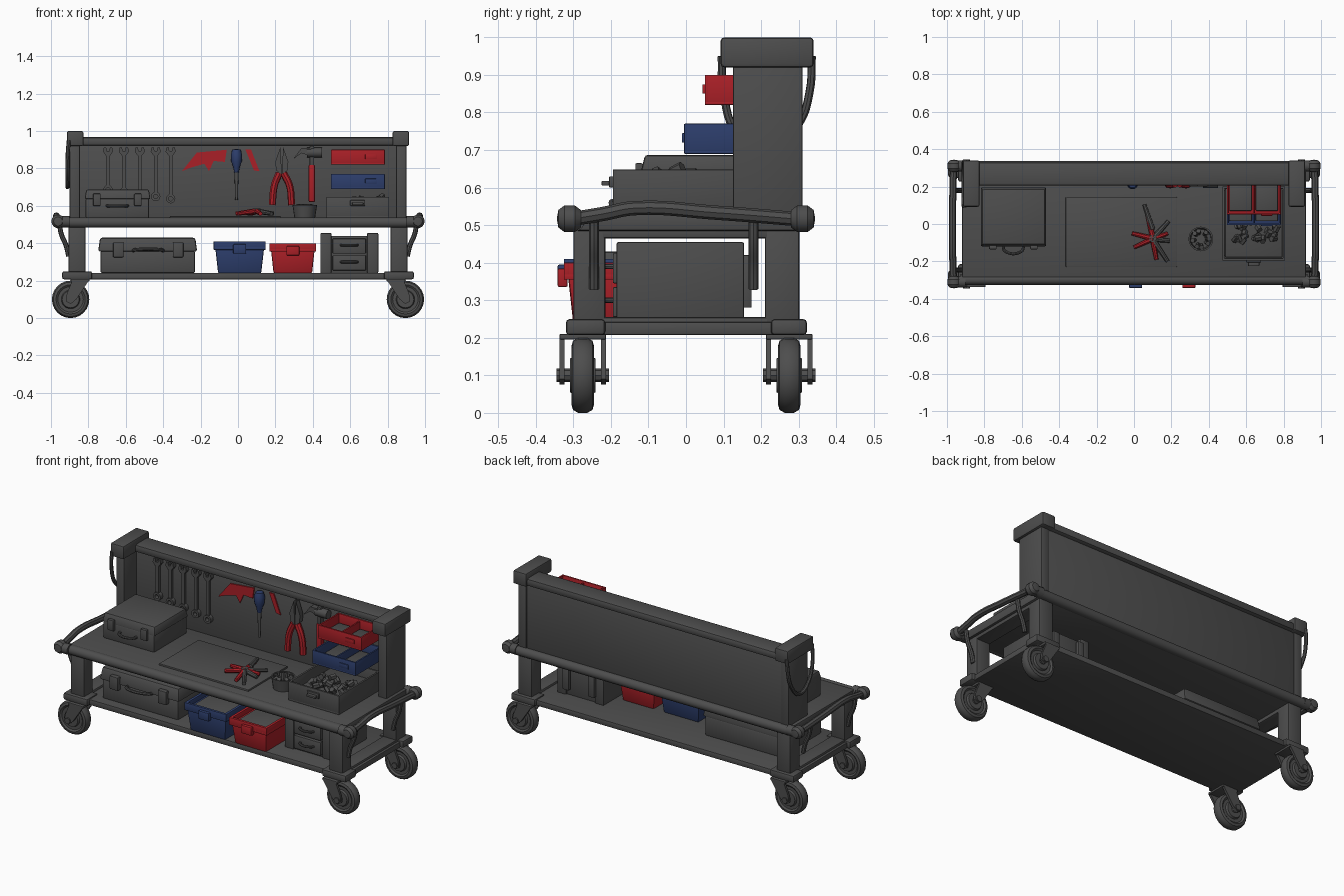
import bpy, bmesh, math, random
from mathutils import Vector, Matrix
random.seed(4)

def material(name, rgb):
    m = bpy.data.materials.new(name)
    m.diffuse_color = (*rgb, 1)
    return m
GREY = material("dark_grey", (0.075, 0.075, 0.075))
RED = material("red", (0.40, 0.014, 0.02))
BLUE = material("blue", (0.026, 0.048, 0.15))

def finish(name, bm, mat):
    bmesh.ops.recalc_face_normals(bm, faces=bm.faces[:])
    me = bpy.data.meshes.new(name)
    bm.to_mesh(me); bm.free()
    me.materials.append(mat)
    ob = bpy.data.objects.new(name, me)
    bpy.context.collection.objects.link(ob)
    return ob

def boxes(name, dims, mat=GREY, bev=0.006, top=(1, 1), bottom=(1, 1)):
    """Bevelled boxes (x0,x1,y0,y1,z0,z1) in one object, with optional taper."""
    bm = bmesh.new()
    for x0, x1, y0, y1, z0, z1 in dims:
        vs = bmesh.ops.create_cube(bm, size=1)["verts"]
        for v in vs:
            s = top if v.co.z > 0 else bottom
            v.co = ((x0 + x1) / 2 + v.co.x * (x1 - x0) * s[0],
                    (y0 + y1) / 2 + v.co.y * (y1 - y0) * s[1],
                    (z0 + z1) / 2 + v.co.z * (z1 - z0))
    if bev:
        bmesh.ops.bevel(bm, geom=bm.edges[:], offset=bev, segments=2, profile=0.5, affect='EDGES')
    return finish(name, bm, mat)

def lathe(name, prof, loc, axis=(0, 0, 1), mat=GREY, n=20):
    """Spin a (radius, height) profile around an axis."""
    bm = bmesh.new()
    rot = Vector((0, 0, 1)).rotation_difference(Vector(axis)).to_matrix()
    rings = [[bm.verts.new(Vector(loc) + rot @ Vector((r * math.cos(2 * math.pi * i / n),
              r * math.sin(2 * math.pi * i / n), h))) for i in range(n)] for r, h in prof]
    for a, b in zip(rings, rings[1:]):
        for i in range(n):
            bm.faces.new((a[i], a[(i + 1) % n], b[(i + 1) % n], b[i]))
    bmesh.ops.remove_doubles(bm, verts=bm.verts[:], dist=1e-5)
    return finish(name, bm, mat)

def rod(name, p, q, r1, r2=None, mat=GREY, n=12):
    d = Vector(q) - Vector(p)
    r2 = r1 if r2 is None else r2
    return lathe(name, [(0, 0), (r1, 0), (r2, d.length), (0, d.length)], p, d.normalized(), mat, n)

def tube(name, pts, r, mat=GREY):
    cu = bpy.data.curves.new(name, 'CURVE')
    cu.dimensions, cu.bevel_depth, cu.bevel_resolution, cu.use_fill_caps = '3D', r, 2, True
    cu.resolution_u = 6
    sp = cu.splines.new('BEZIER')
    sp.bezier_points.add(len(pts) - 1)
    for b, p in zip(sp.bezier_points, pts):
        b.co = p
        b.handle_left_type = b.handle_right_type = 'AUTO'
    tmp = bpy.data.objects.new(name, cu)
    bpy.context.collection.objects.link(tmp)
    me = bpy.data.meshes.new_from_object(tmp.evaluated_get(bpy.context.evaluated_depsgraph_get()))
    bpy.data.objects.remove(tmp)
    me.materials.clear(); me.materials.append(mat)
    ob = bpy.data.objects.new(name, me)
    bpy.context.collection.objects.link(ob)

def plate(name, pts, y0, y1, mat=GREY):
    """Extrude an x-z outline from y0 to y1."""
    bm = bmesh.new()
    f = bm.faces.new([bm.verts.new((x, y0, z)) for x, z in pts])
    ex = bmesh.ops.extrude_face_region(bm, geom=[f])
    bmesh.ops.translate(bm, vec=(0, y1 - y0, 0), verts=[g for g in ex["geom"] if isinstance(g, bmesh.types.BMVert)])
    return finish(name, bm, mat)

def tray(name, x0, x1, y0, y1, z0, z1, mat, t=0.01, extra=()):
    boxes(name, [(x0, x1, y0, y1, z0, z0 + t), (x0, x1, y0, y0 + t, z0, z1), (x0, x1, y1 - t, y1, z0, z1),
                 (x0, x0 + t, y0, y1, z0, z1), (x1 - t, x1, y0, y1, z0, z1), *extra], mat, 0.002)

# frame: lower shelf, table and back panel
boxes("lower_shelf", [(-0.92, 0.92, -0.295, 0.305, 0.207, 0.242)])
boxes("table_top", [(-0.92, 0.92, -0.305, 0.315, 0.485, 0.535)])
boxes("back_panel", [(-0.87, 0.87, 0.245, 0.305, 0.5, 0.94)])
boxes("top_rail", [(-0.87, 0.87, 0.205, 0.33, 0.922, 0.968)], bev=0.014)
for y, n in ((-0.298, "front"), (0.308, "back")):
    rod(n + "_table_rail", (-0.93, y, 0.511), (0.93, y, 0.511), 0.028, n=16)

wheel = [(0, -0.034), (0.045, -0.034), (0.05, -0.022), (0.068, -0.022), (0.078, -0.03), (0.092, -0.026), (0.1, -0.012)]
wheel += [(r, -h) for r, h in reversed(wheel)]
for s, side in ((-1, "left"), (1, "right")):
    # uprights of the back panel
    boxes(side + "_pillar", [sorted((s * 0.845, s * 0.9)) + [0.125, 0.31, 0.5, 0.95]])
    boxes(side + "_pillar_cap", [sorted((s * 0.826, s * 0.915)) + [0.092, 0.34, 0.92, 1.0]], bev=0.01)
    # push handle with corner knobs and curved brackets
    tube(side + "_push_handle", [(s * 0.965, -0.31, 0.515), (s * 0.968, -0.22, 0.53), (s * 0.97, -0.14, 0.545),
                                 (s * 0.97, 0.08, 0.533), (s * 0.965, 0.31, 0.515)], 0.019)
    for y, e in ((-0.31, "front"), (0.31, "back")):
        lathe(f"{side}_{e}_knob", [(0, -0.034), (0.024, -0.03), (0.036, -0.014), (0.036, 0.014), (0.024, 0.03), (0, 0.034)],
              (s * 0.962, y, 0.517), (0, 1, 0), n=14)
        rod(f"{side}_{e}_knob_mount", (s * 0.9, y, 0.515), (s * 0.965, y, 0.515), 0.03)
    for y in (-0.245, 0.18):
        tube(side + "_handle_bracket", [(s * 0.955, y, 0.51), (s * 0.945, y, 0.45), (s * 0.92, y, 0.39), (s * 0.905, y, 0.33)], 0.013)
    # end frame
    boxes(side + "_end_frame", [sorted((s * 0.815, s * 0.905)) + d for d in
          ([-0.3, -0.215, 0.22, 0.5], [0.21, 0.302, 0.22, 0.5], [-0.28, 0.28, 0.215, 0.255], [-0.28, 0.28, 0.465, 0.5])])
    for y, e in ((-0.275, "front"), (0.275, "back")):
        # casters
        x = s * 0.895
        n = f"{side}_{e}_caster"
        c = 0.002 if e == "front" else -0.002
        boxes(n + "_foot", [sorted((s * 0.78, s * 0.94)) + [y - 0.047 + c, y + 0.06 if y < 0 else y + 0.047, 0.207, 0.25]], bev=0.01)
        lathe(n + "_wheel", wheel, (x, y, 0.1), (0, 1, 0), n=24)
        rod(n + "_axle", (x, y - 0.07, 0.1), (x, y + 0.07, 0.1), 0.018, n=8)
        for o in (-0.055, 0.055):
            plate(n + "_fork", [(x + s * 0.025, 0.09), (x + s * 0.02, 0.13), (x - s * 0.01, 0.205), (x - s * 0.1, 0.205),
                                (x - s * 0.03, 0.1), (x, 0.075)], y + o - 0.007, y + o + 0.007)
        boxes(n + "_crown", [sorted((x - s * 0.1, x - s * 0.0)) + [y - 0.062, y + 0.062, 0.196, 0.21]], bev=0.003)

# hose loop on the left pillar
tube("hanging_hose", [(-0.905, 0.095, 0.95), (-0.912, 0.1, 0.85), (-0.912, 0.14, 0.74), (-0.912, 0.22, 0.7),
                      (-0.912, 0.3, 0.77), (-0.91, 0.33, 0.86), (-0.905, 0.335, 0.95)], 0.011)

# spanners on the board
for i, x in enumerate((-0.695, -0.61, -0.525, -0.44, -0.36)):
    b = 0.70 - 0.012 * i
    plate("spanner_shank", [(x - 0.01, 0.885), (x + 0.01, 0.885), (x + 0.01, b), (x - 0.01, b)], 0.225, 0.24)
    plate("spanner_open_end", [(x - 0.012, 0.87), (x + 0.012, 0.87), (x + 0.027, 0.89), (x + 0.022, 0.912), (x + 0.01, 0.912),
                               (x + 0.007, 0.893), (x - 0.007, 0.893), (x - 0.01, 0.912), (x - 0.022, 0.912), (x - 0.027, 0.89)], 0.22, 0.245)
    lathe("spanner_ring", [(0.012, -0.012), (0.025, -0.012), (0.025, 0.012), (0.012, 0.012), (0.012, -0.012)],
          (x, 0.232, b - 0.014), (0, 1, 0), n=12)

# red saw shape and red bar lying on the board
plate("saw_frame", [(-0.3, 0.785), (-0.22, 0.885), (-0.06, 0.9), (-0.07, 0.835), (-0.13, 0.84), (-0.155, 0.785),
                    (-0.18, 0.825), (-0.25, 0.805)], 0.238, 0.247, RED)
plate("red_file", [(0.04, 0.9), (0.07, 0.9), (0.115, 0.785), (0.085, 0.79)], 0.238, 0.247, RED)
# screwdriver
lathe("screwdriver_handle", [(0, 0), (0.012, 0.004), (0.017, 0.03), (0.028, 0.06), (0.03, 0.1), (0.022, 0.125), (0, 0.13)],
      (-0.008, 0.215, 0.775), mat=BLUE, n=10)
rod("screwdriver_shaft", (-0.008, 0.215, 0.63), (-0.008, 0.215, 0.78), 0.007, 0.011)
# hanging pliers
for s in (-1, 1):
    tube("pliers_grip", [(0.232 + s * 0.012, 0.215, 0.775), (0.235 + s * 0.04, 0.21, 0.71), (0.235 + s * 0.052, 0.21, 0.605)], 0.019, RED)
    plate("pliers_jaw", [(0.234, 0.765), (0.234 + s * 0.03, 0.79), (0.234 + s * 0.035, 0.835), (0.234 + s * 0.008, 0.912),
                         (0.234 + s * 0.003, 0.83)], 0.205, 0.235)
# hammer
boxes("hammer_handle", [(0.377, 0.412, 0.2, 0.235, 0.62, 0.82)], RED, 0.008)
boxes("hammer_neck", [(0.383, 0.407, 0.205, 0.232, 0.81, 0.92)], bev=0.004)
rod("hammer_head", (0.37, 0.218, 0.885), (0.45, 0.218, 0.885), 0.026)
plate("hammer_claw", [(0.39, 0.91), (0.34, 0.91), (0.295, 0.85), (0.34, 0.882), (0.39, 0.865)], 0.2, 0.236)

# wall trays with dividers and small hardware
for n, mat, y0, z0 in (("red", RED, 0.05, 0.82), ("blue", BLUE, -0.005, 0.69)):
    tray(n + "_wall_tray", 0.497, 0.785, y0, 0.245, z0, z0 + 0.08, mat, extra=[(0.636, 0.646, y0, 0.245, z0, z0 + 0.07)])
    boxes(n + "_tray_contents", [(0.51, 0.63, y0 + 0.02, 0.23, z0 + 0.01, z0 + 0.03), (0.65, 0.77, y0 + 0.02, 0.23, z0 + 0.01, z0 + 0.03)])
    boxes(n + "_tray_label_holder", [(0.68, 0.74, y0 - 0.006, y0 + 0.002, z0 + 0.03, z0 + 0.055)], mat, 0.002)

# open box of hardware on the table
tray("hardware_box", 0.472, 0.808, -0.195, 0.2, 0.535, 0.648, GREY, 0.012)
boxes("hardware_box_latch", [(0.6, 0.68, -0.205, -0.19, 0.6, 0.63), (0.61, 0.67, -0.225, -0.2, 0.605, 0.618)], bev=0.003)
boxes("hardware_bed", [(0.485, 0.795, -0.18, 0.19, 0.54, 0.59)], bev=0.01)
for i in range(28):
    p = Vector((random.uniform(0.54, 0.76), random.uniform(-0.09, 0.04), random.uniform(0.59, 0.645)))
    d = Vector((random.uniform(-1, 1), random.uniform(-1, 1), random.uniform(-.6, .6))).normalized()
    rod("bolt", p, p + d * 0.035, 0.016, n=6)

# toolbox on the table
boxes("table_toolbox_body", [(-0.815, -0.475, -0.118, 0.195, 0.535, 0.64)], bev=0.008)
boxes("table_toolbox_lid", [(-0.82, -0.468, -0.122, 0.198, 0.636, 0.687)], bev=0.008, top=(0.95, 0.92))
boxes("table_toolbox_latches", [(-0.775, -0.735, -0.135, -0.115, 0.6, 0.665), (-0.555, -0.515, -0.135, -0.115, 0.6, 0.665)], bev=0.004)
tube("table_toolbox_handle", [(-0.7, -0.12, 0.6), (-0.69, -0.145, 0.6), (-0.6, -0.145, 0.6), (-0.59, -0.12, 0.6)], 0.008)

# work mat, loose pliers and cup
boxes("work_mat", [(-0.365, 0.23, -0.23, 0.145, 0.53, 0.545)], bev=0.004)
for a, b, m in (((-0.01, -0.05), (0.09, -0.075), RED), ((0.0, -0.125), (0.1, -0.08), RED), ((0.07, 0.06), (0.1, -0.07), RED),
                ((0.12, -0.19), (0.1, -0.08), RED), ((0.18, -0.05), (0.1, -0.08), RED),
                ((0.055, 0.105), (0.1, -0.03), GREY), ((0.185, 0.015), (0.1, -0.08), GREY), ((0.18, -0.2), (0.1, -0.08), GREY),
                ((0.19, -0.09), (0.1, -0.08), GREY)):
    rod("loose_pliers_arm", (*a, 0.558), (*b, 0.572), 0.011, 0.015, m, 8)
lathe("loose_pliers_pivot", [(0, 0), (0.025, 0), (0.02, 0.025), (0, 0.025)], (0.1, -0.078, 0.56), n=10)
lathe("cup", [(0, 0), (0.055, 0), (0.066, 0.07), (0.058, 0.07), (0.052, 0.03), (0, 0.03)], (0.357, -0.08, 0.535))
for i in range(9):
    a = i * 2.4
    p = (0.357 + 0.03 * math.cos(a), -0.08 + 0.03 * math.sin(a), 0.56)
    rod("cup_screw", p, (p[0] + 0.015 * math.cos(a), p[1] + 0.015 * math.sin(a), 0.606), 0.009, 0.013, n=6)

# long toolbox on the lower shelf
boxes("shelf_toolbox_body", [(-0.735, -0.23, -0.24, 0.15, 0.24, 0.36)], bev=0.01)
boxes("shelf_toolbox_lid", [(-0.748, -0.218, -0.252, 0.158, 0.355, 0.43)], bev=0.012, top=(0.96, 0.93))
boxes("shelf_toolbox_latches", [(x - 0.028, x + 0.028, -0.268, -0.235, 0.325, 0.405) for x in (-0.64, -0.32)], bev=0.005)
tube("shelf_toolbox_handle", [(-0.56, -0.245, 0.36), (-0.55, -0.275, 0.365), (-0.41, -0.275, 0.365), (-0.4, -0.245, 0.36)], 0.009)

# lidded bins
for n, mat, x0, x1, zt in (("blue", BLUE, -0.13, 0.148, 0.41), ("red", RED, 0.168, 0.418, 0.4)):
    xm = (x0 + x1) / 2
    boxes(n + "_bin", [(x0 + 0.008, x1 - 0.008, -0.315, 0.05, 0.24, zt - 0.03)], mat, 0.008, bottom=(0.88, 0.92))
    tray(n + "_bin_rim", x0, x1, -0.325, 0.06, zt - 0.045, zt, mat, 0.016)
    boxes(n + "_bin_latch", [(xm - 0.035, xm + 0.035, -0.342, -0.315, zt - 0.065, zt - 0.015)], mat, 0.005)
    boxes(n + "_bin_contents", [(x0 + 0.03, x1 - 0.03, -0.29, 0.03, zt - 0.04, zt - 0.02)], GREY, 0.008)

# cabinet on the lower shelf
boxes("shelf_cabinet", [(0.46, 0.73, -0.175, 0.145, 0.24, 0.44)], bev=0.006)
boxes("shelf_cabinet_sides", [(0.44, 0.5, -0.185, 0.155, 0.24, 0.455), (0.69, 0.75, -0.185, 0.155, 0.24, 0.455)], bev=0.006)
boxes("shelf_cabinet_drawers", [(0.506, 0.684, -0.195, -0.17, z, z + 0.08) for z in (0.255, 0.345)], bev=0.004)
for z in (0.3, 0.39):
    tube("drawer_pull", [(0.55, -0.19, z), (0.56, -0.21, z), (0.63, -0.21, z), (0.64, -0.19, z)], 0.007)
boxes("cabinet_back_clips", [(x, x + 0.04, 0.15, 0.175, 0.28, 0.42) for x in (0.49, 0.66)], bev=0.004)

# smooth rounded parts, keep edges sharp
for ob in bpy.context.collection.objects:
    ob.select_set(True)
    bpy.context.view_layer.objects.active = ob
bpy.ops.object.shade_smooth_by_angle(angle=math.radians(35))
